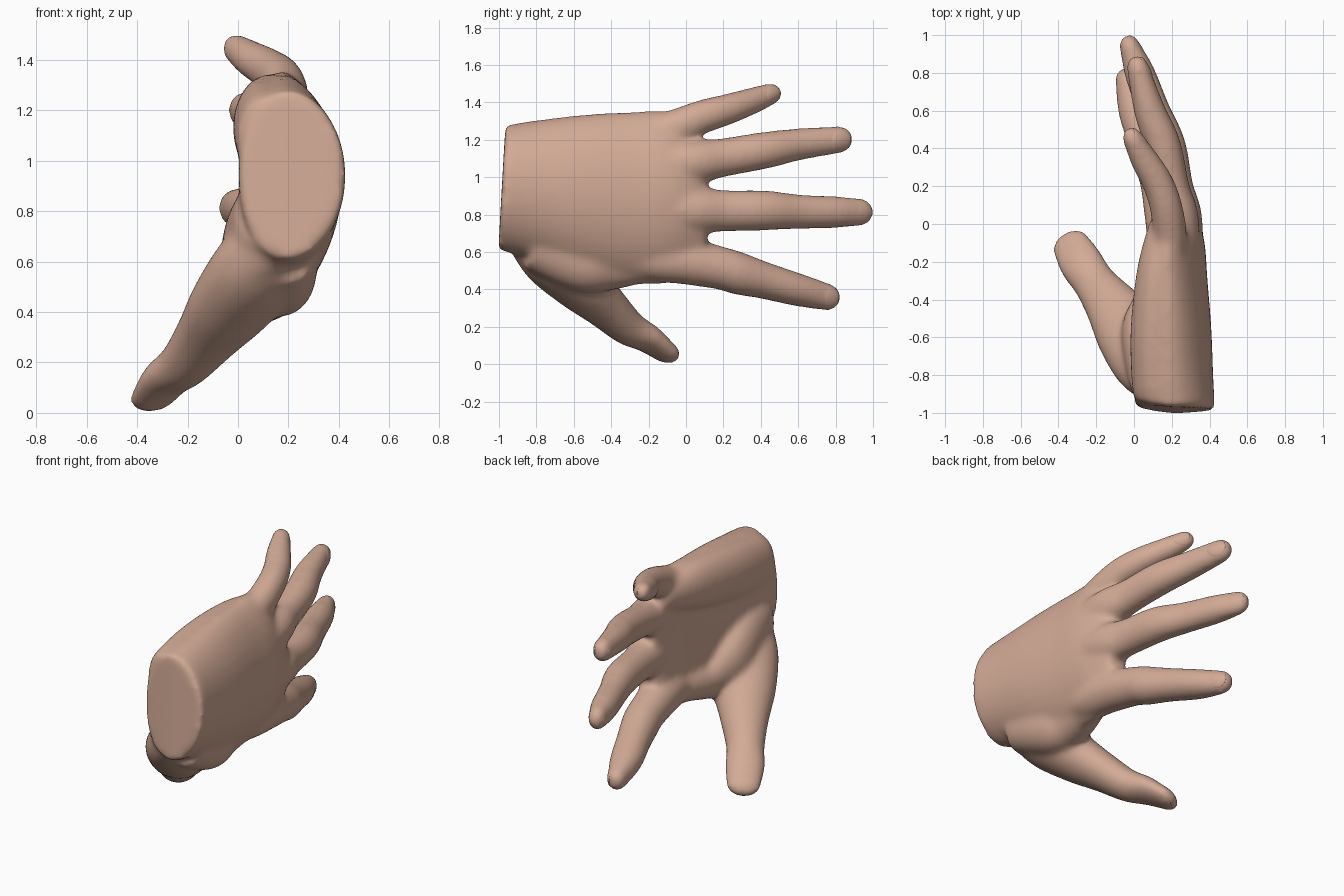
import bpy, bmesh, math
from mathutils import Vector

cube = bpy.data.objects.get("Cube")
if cube:
    bpy.data.objects.remove(cube, do_unlink=True)

skin = bpy.data.materials.new("skin")
skin.use_nodes = True
colour = (0.65, 0.405, 0.305, 1)
skin.diffuse_color = colour
bsdf = skin.node_tree.nodes["Principled BSDF"]
bsdf.inputs["Base Color"].default_value = colour
bsdf.inputs["Roughness"].default_value = 0.7

SIDES, STEPS = 32, 6


def spline(rows):
    """Smoothly interpolate rows of numbers."""
    out = []
    for i in range(len(rows) - 1):
        quad = [rows[max(i - 1, 0)], rows[i], rows[i + 1], rows[min(i + 2, len(rows) - 1)]]
        for s in range(STEPS):
            t = s / STEPS
            out.append([b + 0.5 * t * (c - a + t * (2*a - 5*b + 4*c - d + t * (3*(b - c) + d - a)))
                        for a, b, c, d in zip(*quad)])
    return out + [list(rows[-1])]


def frame(tangent, ref):
    across = (ref - tangent * ref.dot(tangent)).normalized()
    return across, tangent.cross(across)


def loft(bm, rows, ref, tip=0.0, fixed=None, bends=None):
    """Rows are x, y, z, half thickness, half width. A tip length rounds the end."""
    rows = spline([(*r, b) for r, b in zip(rows, bends or [0] * len(rows))])
    pts = [Vector(r[:3]) for r in rows]
    rings = []
    for i, r in enumerate(rows):
        tangent = fixed or (pts[min(i + 1, len(pts) - 1)] - pts[max(i - 1, 0)]).normalized()
        rings.append((pts[i], tangent, *r[3:]))
    if tip:
        p, tangent, thick, wide, bend = rings[-1]
        for k in range(1, 10):
            a = k / 10 * math.pi / 2
            s = math.cos(a) ** 0.8
            rings.append((p + tangent * tip * math.sin(a), tangent, thick * s, wide * s, bend))
    loops = []
    for p, tangent, thick, wide, bend in rings:
        across, normal = frame(tangent, ref)
        loop = []
        for k in range(SIDES):
            a = 2 * math.pi * k / SIDES
            u, v = math.cos(a), math.sin(a)
            loop.append(bm.verts.new(p + across * wide * u + normal * (thick * v - bend * u * u)))
        loops.append(loop)
    for one, two in zip(loops, loops[1:]):
        for k in range(SIDES):
            j = (k + 1) % SIDES
            bm.faces.new((one[k], one[j], two[j], two[k]))
    bm.faces.new(loops[0][::-1])
    bm.faces.new(loops[-1])


def finish(name, bm):
    bmesh.ops.recalc_face_normals(bm, faces=bm.faces)
    mesh = bpy.data.meshes.new(name)
    bm.to_mesh(mesh)
    bm.free()
    mesh.materials.append(skin)
    mesh.shade_smooth()
    obj = bpy.data.objects.new(name, mesh)
    bpy.context.collection.objects.link(obj)
    return obj


UP = Vector((0, 0, 1))
THUMB_SIDE = Vector((0.78, 0.6, 0))
hand = bmesh.new()

# Palm and wrist, curved across its width
loft(hand, [
    (0.215, -0.99, 0.945, 0.215, 0.335),
    (0.215, -0.80, 0.93, 0.205, 0.375),
    (0.225, -0.55, 0.905, 0.185, 0.43),
    (0.235, -0.30, 0.89, 0.155, 0.46),
    (0.245, -0.10, 0.89, 0.13, 0.46),
    (0.235, 0.03, 0.86, 0.105, 0.40),
    (0.225, 0.11, 0.80, 0.07, 0.30),
], UP, fixed=Vector((0, 1, 0)), bends=(0.02, 0.03, 0.045, 0.06, 0.075, 0.09, 0.07))

# Heel of the palm under the small finger
loft(hand, [(0.115, -0.95, 1.08, 0.12, 0.18), (0.105, -0.6, 1.14, 0.125, 0.18),
            (0.125, -0.25, 1.19, 0.11, 0.155), (0.16, 0.0, 1.21, 0.08, 0.10)], UP, 0.05)

# Four fingers, from inside the palm to the fingertip
fingers = {
    "index": [(0.19, -0.42, 0.62, 0.08, 0.09), (0.195, -0.2, 0.565, 0.11, 0.115),
              (0.18, 0.0, 0.55, 0.12, 0.125), (0.15, 0.2, 0.51, 0.115, 0.115),
              (0.13, 0.28, 0.485, 0.115, 0.115), (0.08, 0.42, 0.447, 0.105, 0.10),
              (0.012, 0.6, 0.397, 0.098, 0.089), (-0.035, 0.75, 0.36, 0.065, 0.075)],
    "middle": [(0.26, -0.4, 0.84, 0.08, 0.09), (0.245, 0.0, 0.825, 0.12, 0.125),
               (0.212, 0.2, 0.82, 0.102, 0.112), (0.172, 0.42, 0.822, 0.102, 0.108),
               (0.105, 0.6, 0.815, 0.088, 0.094), (0.03, 0.8, 0.813, 0.082, 0.086),
               (-0.016, 0.925, 0.813, 0.059, 0.076)],
    "ring": [(0.245, -0.4, 1.03, 0.08, 0.09), (0.232, 0.0, 1.075, 0.115, 0.118),
             (0.197, 0.2, 1.105, 0.097, 0.104), (0.152, 0.42, 1.143, 0.097, 0.10),
             (0.083, 0.6, 1.175, 0.085, 0.087), (0.024, 0.815, 1.20, 0.062, 0.075)],
    "small": [(0.17, -0.4, 1.19, 0.07, 0.08), (0.19, -0.1, 1.25, 0.09, 0.10),
              (0.172, 0.08, 1.32, 0.088, 0.092), (0.125, 0.22, 1.362, 0.084, 0.084),
              (0.055, 0.34, 1.403, 0.076, 0.074), (0.0, 0.44, 1.44, 0.058, 0.063)],
}
for rows in fingers.values():
    loft(hand, rows, UP, 0.08)

# Thumb, with the muscle at its base
thumb = [(0.17, -0.88, 0.76, 0.11, 0.13), (0.09, -0.73, 0.59, 0.16, 0.20),
         (-0.02, -0.57, 0.435, 0.145, 0.19), (-0.12, -0.43, 0.305, 0.115, 0.145),
         (-0.21, -0.31, 0.195, 0.095, 0.115), (-0.278, -0.21, 0.14, 0.075, 0.12),
         (-0.33, -0.12, 0.072, 0.055, 0.108)]
loft(hand, thumb, THUMB_SIDE, 0.09)

# Thumb muscle in the palm
loft(hand, [(0.09, -0.90, 0.79, 0.10, 0.15), (0.075, -0.72, 0.71, 0.125, 0.18),
            (0.06, -0.55, 0.62, 0.125, 0.17), (0.08, -0.42, 0.56, 0.09, 0.12)], UP, 0.07)

# Web between the thumb and the first knuckle
loft(hand, [(0.19, -0.80, 0.66, 0.13, 0.16), (0.17, -0.55, 0.55, 0.14, 0.165),
            (0.145, -0.40, 0.53, 0.13, 0.135), (0.17, -0.20, 0.555, 0.105, 0.11)], UP, 0.06)

# Slant the wrist cut
for v in hand.verts:
    if v.co.y < -0.9:
        v.co.y += 0.035 * (v.co.z - 0.64) / 0.62 + 0.1 * max(0.2 - v.co.x, 0) - 0.012

hand_obj = finish("hand", hand)
remesh = hand_obj.modifiers.new("merge", 'REMESH')
remesh.mode = 'VOXEL'
remesh.voxel_size = 0.013
remesh.use_smooth_shade = True
smooth = hand_obj.modifiers.new("soften", 'SMOOTH')
smooth.factor = 0.5
smooth.iterations = 36


# Nails: shallow domed plates on the backs of the tips
def nail(name, rows, ref, length):
    end, prev = Vector(rows[-1][:3]), Vector(rows[-2][:3])
    tangent = (end - prev).normalized()
    across, normal = frame(tangent, ref)
    thick, wide = rows[-1][3:]
    centre = end + tangent * 0.004 + normal * (thick - 0.016)
    bm = bmesh.new()
    bmesh.ops.create_uvsphere(bm, u_segments=32, v_segments=16, radius=1)
    for v in bm.verts:
        x, y, z = v.co
        v.co = (centre + tangent * length * x + across * wide * 0.74 * y
                + normal * (0.013 * z - 0.014 * y * y - 0.013 * x))
    finish(name, bm)


for label, rows in fingers.items():
    nail(label + "_nail", rows, UP, 0.058)
nail("thumb_nail", thumb, THUMB_SIDE, 0.07)
